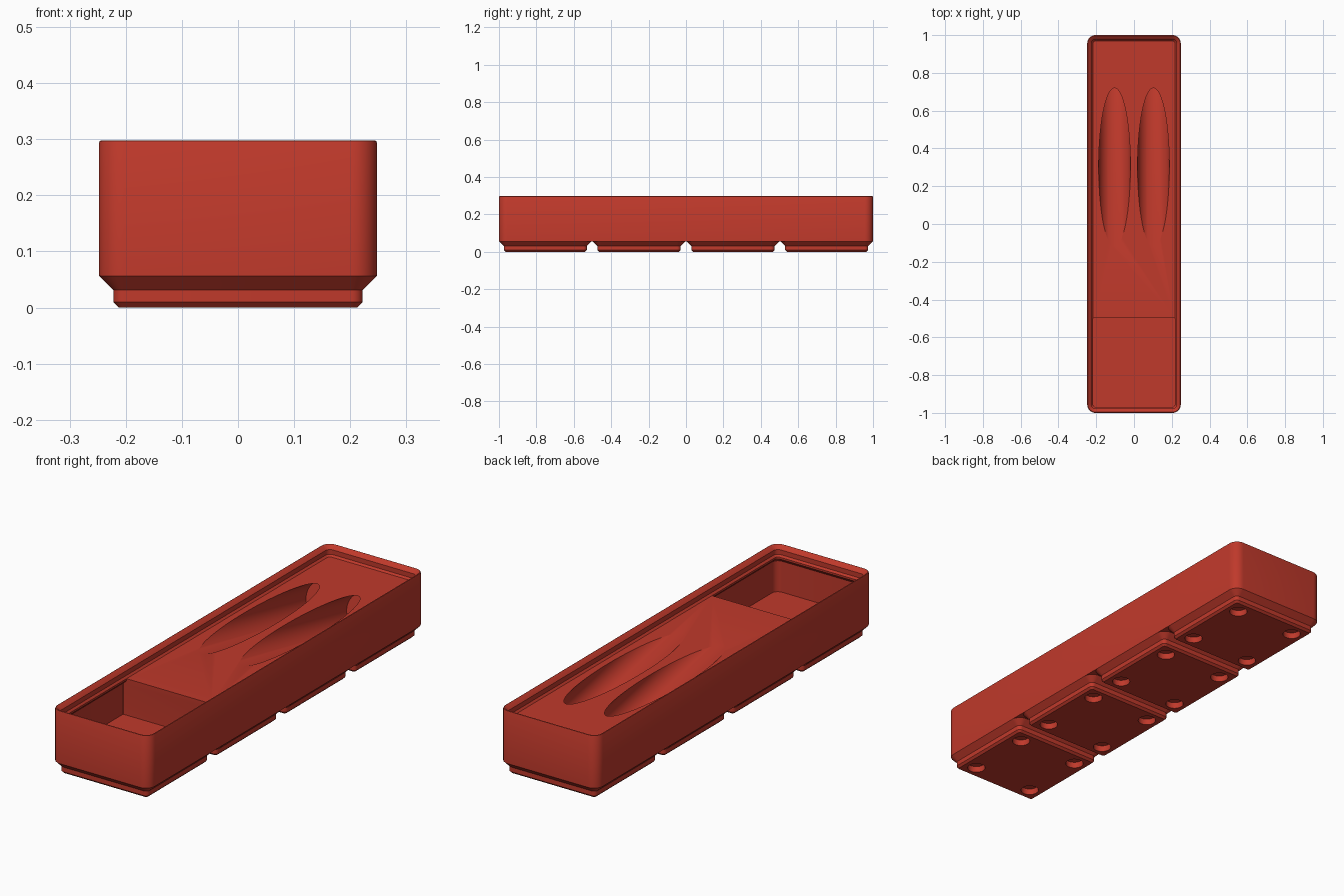
import bpy, bmesh, math
from mathutils import Vector, Matrix

if "Cube" in bpy.data.objects:
    bpy.data.objects.remove(bpy.data.objects["Cube"])

HALF_W, PITCH, CORNER = 0.2478, 0.5015, 0.0448
FILL_Z = 0.2507

red = bpy.data.materials.new("brick red")
red.diffuse_color = (0.527, 0.041, 0.024, 1)
red.use_nodes = True
red.node_tree.nodes["Principled BSDF"].inputs["Base Color"].default_value = red.diffuse_color


def ring(x0, x1, y0, y1, r_front, r_back, z, seg=8):
    """Rounded rectangle, counter-clockwise, with front and back corner radii."""
    pts = []
    for cx, cy, r, a0 in ((x1 - r_back, y1 - r_back, r_back, 0),
                          (x0 + r_back, y1 - r_back, r_back, 90),
                          (x0 + r_front, y0 + r_front, r_front, 180),
                          (x1 - r_front, y0 + r_front, r_front, 270)):
        for i in range(seg + 1):
            a = math.radians(a0 + 90 * i / seg)
            pts.append(Vector((cx + r * math.cos(a), cy + r * math.sin(a), z)))
    return pts


def inset_ring(half_l, inset, z, cy=0.0):
    r = CORNER - inset
    w, l = HALF_W - inset, half_l - inset
    return ring(-w, w, cy - l, cy + l, r, r, z)


def make(name, bm):
    bmesh.ops.recalc_face_normals(bm, faces=bm.faces[:])
    me = bpy.data.meshes.new(name)
    bm.to_mesh(me)
    bm.free()
    me.materials.append(red)
    ob = bpy.data.objects.new(name, me)
    bpy.context.collection.objects.link(ob)
    return ob


def loft(name, rings):
    bm = bmesh.new()
    loops = [[bm.verts.new(p) for p in r] for r in rings]
    n = len(loops[0])
    for a, b in zip(loops, loops[1:]):
        for i in range(n):
            j = (i + 1) % n
            bm.faces.new((a[i], a[j], b[j], b[i]))
    bm.faces.new(loops[0][::-1])
    bm.faces.new(loops[-1])
    return make(name, bm)


def cylinder(name, r, depth, matrix, seg):
    bm = bmesh.new()
    bmesh.ops.create_cone(bm, cap_ends=True, segments=seg, radius1=r, radius2=r,
                          depth=depth, matrix=matrix)
    return make(name, bm)


def cut(ob, cutters):
    for c in cutters:
        c.hide_render = True
        m = ob.modifiers.new("cut", 'BOOLEAN')
        m.operation, m.solver, m.object = 'DIFFERENCE', 'EXACT', c
        bpy.context.view_layer.objects.active = ob
        bpy.ops.object.modifier_apply(modifier=m.name)
        bpy.data.objects.remove(c, do_unlink=True)


def smooth(ob):
    bpy.ops.object.select_all(action='DESELECT')
    ob.select_set(True)
    bpy.context.view_layer.objects.active = ob
    bpy.ops.object.shade_smooth_by_angle(angle=math.radians(25))


# Bin body: outer wall, rounded rim, stepped stacking lip, filled top
lip = [(0, 0.0567), (0, 0.2935), (0.0015, 0.2968), (0.004, 0.298), (0.006, 0.2972),
       (0.0227, 0.2806), (0.0227, 0.259), (0.031, FILL_Z)]
body = loft("bin_body", [inset_ring(1.0, i, z) for i, z in lip])

# Front pocket, widening below the lip
pocket_rings = []
for inset, z in ((0.0143, 0.0836), (0.0143, 0.2255), (0.0315, 0.2425), (0.0315, 0.275)):
    w = HALF_W - inset
    pocket_rings.append(ring(-w, w, -1 + inset, -0.498, CORNER - inset, 0.003, z))
cutters = [loft("pocket_cutter", pocket_rings)]

# Two round slots that dive towards the back
tilt = math.asin(0.2)
axis = Vector((0, math.cos(tilt), -math.sin(tilt)))
start, end = -0.75, 0.47
for side in (-1, 1):
    mid = Vector((side * 0.103, 0.3, FILL_Z)) + axis * (start + end) / 2
    mat = Matrix.Translation(mid) @ axis.to_track_quat('Z', 'Y').to_matrix().to_4x4()
    cutters.append(cylinder("slot_cutter", 0.084, end - start, mat, 64))
cut(body, cutters)
smooth(body)

# Four stepped feet, each with four round magnet holes
for k in range(4):
    cy = (k - 1.5) * PITCH
    foot = loft("foot", [inset_ring(HALF_W, i, z, cy) for i, z in
                         ((0.0353, 0), (0.0257, 0.0096), (0.0257, 0.031), (0, 0.0567))])
    cut(foot, [cylinder("hole_cutter", 0.0388, 0.0573,
                        Matrix.Translation((sx * 0.155, cy + sy * 0.155, 0)), 32)
               for sx in (-1, 1) for sy in (-1, 1)])
    smooth(foot)
